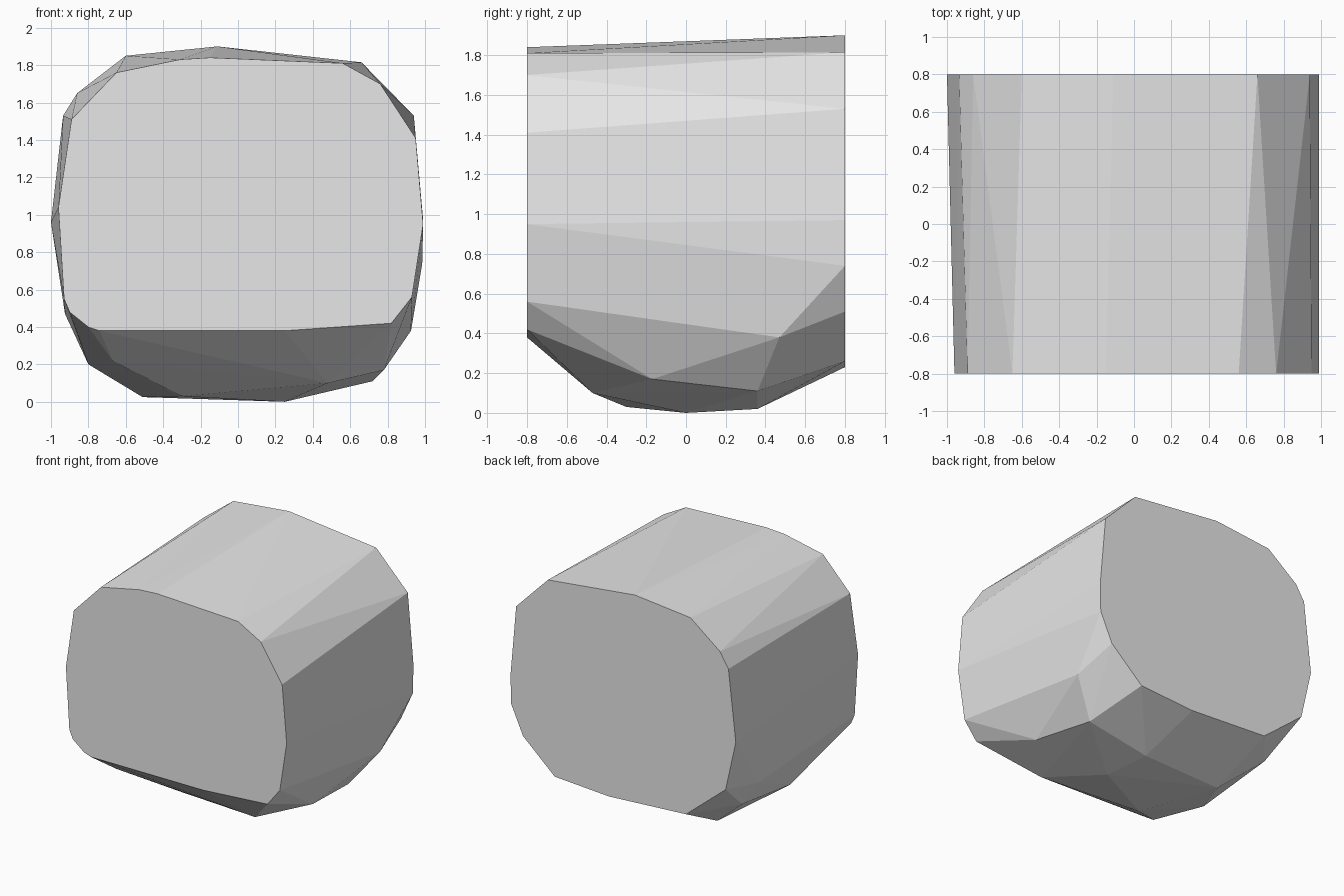
import bpy, bmesh

# Front outline (x, z) at y = -0.8
front = [(-0.80, 0.40), (-0.74, 0.38), (0.25, 0.38), (0.82, 0.42), (0.93, 0.56),
         (0.99, 0.95), (0.95, 1.41), (0.76, 1.70), (0.56, 1.81), (-0.15, 1.84),
         (-0.31, 1.83), (-0.65, 1.76), (-0.89, 1.51), (-0.96, 1.04),
         (-0.93, 0.55), (-0.90, 0.48)]
# Back outline (x, z) at y = 0.8
back = [(-0.56, 0.27), (0.12, 0.23), (0.60, 0.26), (0.88, 0.51), (0.985, 0.74),
        (0.99, 0.97), (0.94, 1.53), (0.66, 1.815), (-0.11, 1.90), (-0.60, 1.85),
        (-0.86, 1.65), (-0.935, 1.53), (-1.0, 0.96), (-0.91, 0.56)]
# Corners of the rounded underside (x, y, z)
belly = [(0.925, 0.47, 0.38), (0.78, -0.17, 0.17), (0.72, 0.36, 0.11),
         (0.25, 0.0, 0.0), (0.19, 0.36, 0.02), (0.48, -0.47, 0.10),
         (-0.30, -0.30, 0.03), (-0.51, 0.33, 0.025), (-0.67, -0.58, 0.22),
         (-0.80, -0.17, 0.20), (-0.83, 0.48, 0.30), (-0.925, 0.40, 0.47)]

# Wrap the two end caps and the belly into one faceted boulder
bm = bmesh.new()
points = [(x, -0.8, z) for x, z in front] + [(x, 0.8, z) for x, z in back] + belly
for p in points:
    bm.verts.new(p)
hull = bmesh.ops.convex_hull(bm, input=bm.verts)
loose = {g for g in hull["geom_interior"] + hull["geom_unused"]
         if isinstance(g, bmesh.types.BMVert)}
bmesh.ops.delete(bm, geom=list(loose), context='VERTS')
# Merge the triangles of the flat end caps
bmesh.ops.dissolve_limit(bm, angle_limit=0.002, verts=bm.verts, edges=bm.edges)
bmesh.ops.recalc_face_normals(bm, faces=bm.faces)

mesh = bpy.data.meshes.new("faceted_block")
bm.to_mesh(mesh)
bm.free()
block = bpy.data.objects.new("faceted_block", mesh)
bpy.context.collection.objects.link(block)

# Plain grey
grey = bpy.data.materials.new("light_grey")
grey.diffuse_color = (0.8, 0.8, 0.8, 1.0)
mesh.materials.append(grey)
